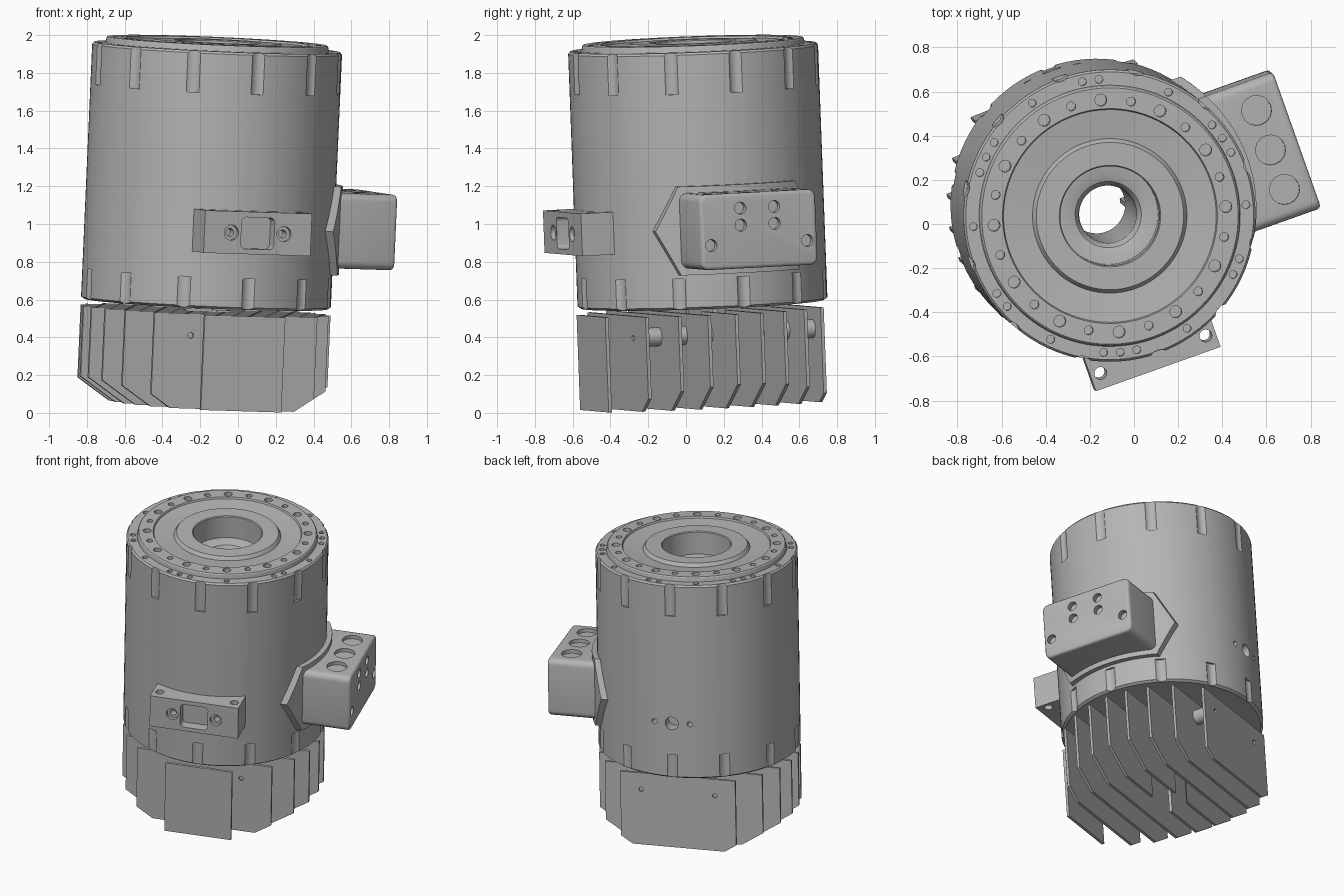
import bpy, bmesh, math
from mathutils import Matrix, Vector

if "Cube" in bpy.data.objects:
    bpy.data.objects.remove(bpy.data.objects["Cube"], do_unlink=True)

metal = bpy.data.materials.new("grey_metal")
metal.use_nodes = True
GREY = (0.46, 0.46, 0.46, 1)
metal.diffuse_color = GREY
metal.node_tree.nodes["Principled BSDF"].inputs["Base Color"].default_value = GREY

# Motor frame: slightly tilted axis, turned about 19.5 degrees
W = Vector((0.044, -0.037, 1)).normalized()
U = Vector((0.943, 0.334, 0))
U = (U - W * U.dot(W)).normalized()
V = W.cross(U)
FRAME = Matrix.Translation((-0.17, 0.0875, 0.577)) @ Matrix((U, V, W)).transposed().to_4x4()

R, TOP = 0.662, 1.362


def circle(cx, cy, r, n=24):
    return [(cx + r * math.cos(2 * math.pi * i / n), cy + r * math.sin(2 * math.pi * i / n)) for i in range(n)]


def round_rect(cx, cy, hw, hh, r, n=5):
    pts = []
    for k, (sx, sy) in enumerate(((1, 1), (-1, 1), (-1, -1), (1, -1))):
        for i in range(n + 1):
            a = math.pi / 2 * (k + i / n)
            pts.append((cx + sx * (hw - r) + r * math.cos(a), cy + sy * (hh - r) + r * math.sin(a)))
    return pts


def make(name, prisms):
    """Object from prisms given as (outline, axis, low, high)."""
    bm = bmesh.new()
    place = {"x": lambda a, b, t: (t, a, b), "y": lambda a, b, t: (a, t, b), "z": lambda a, b, t: (a, b, t)}
    for pts, axis, lo, hi in prisms:
        low, high = [[bm.verts.new(place[axis](a, b, t)) for a, b in pts] for t in (lo, hi)]
        bm.faces.new(low)
        bm.faces.new(high)
        for i in range(len(pts)):
            j = (i + 1) % len(pts)
            bm.faces.new((low[i], low[j], high[j], high[i]))
    return to_object(name, bm)


def lathe(name, profile, n=96):
    bm = bmesh.new()
    rings = [[bm.verts.new((x, y, z)) for x, y in circle(0, 0, r, n)] for r, z in profile]
    for k, ring in enumerate(rings):
        nxt = rings[(k + 1) % len(rings)]
        for i in range(n):
            j = (i + 1) % n
            bm.faces.new((ring[i], ring[j], nxt[j], nxt[i]))
    return to_object(name, bm)


def to_object(name, bm):
    bmesh.ops.recalc_face_normals(bm, faces=bm.faces)
    mesh = bpy.data.meshes.new(name)
    bm.to_mesh(mesh)
    bm.free()
    ob = bpy.data.objects.new(name, mesh)
    bpy.context.collection.objects.link(ob)
    return ob


def activate(ob):
    bpy.ops.object.select_all(action="DESELECT")
    ob.select_set(True)
    bpy.context.view_layer.objects.active = ob


def cut(ob, prisms, operation="DIFFERENCE"):
    cutter = make("cutter", prisms)
    mod = ob.modifiers.new("cut", "BOOLEAN")
    mod.operation, mod.solver, mod.object = operation, "EXACT", cutter
    activate(ob)
    bpy.ops.object.modifier_apply(modifier=mod.name)
    bpy.data.objects.remove(cutter, do_unlink=True)


def finish(ob):
    ob.data.materials.clear()
    ob.data.materials.append(metal)
    activate(ob)
    bpy.ops.object.shade_smooth_by_angle(angle=math.radians(30))
    ob.matrix_world = FRAME


def polar(r, deg):
    return r * math.cos(math.radians(deg)), r * math.sin(math.radians(deg))


# Housing: turned body with stepped face, centre boss and through bore
housing = lathe("housing", [
    (0.13, 0), (0.645, 0), (R, 0.012), (R, TOP - 0.012), (0.652, TOP), (0.592, TOP),
    (0.587, TOP + 0.026), (0.581, TOP + 0.032), (0.487, TOP + 0.032), (0.482, TOP + 0.02),
    (0.35, TOP + 0.006), (0.342, TOP + 0.02), (0.334, TOP + 0.03), (0.23, TOP + 0.03),
    (0.225, TOP + 0.024), (0.225, TOP - 0.13), (0.18, TOP - 0.135), (0.15, TOP - 0.145),
    (0.135, TOP - 0.165), (0.13, TOP - 0.19)])
cuts = []
# Shallow grooves around both rims
for k in range(12):
    c = polar(R + 0.035, 30 * k)
    cuts += [(circle(*c, 0.05), "z", TOP - 0.22, TOP + 0.1), (circle(*c, 0.05), "z", -0.1, 0.165)]
# Bolt circle on the raised ring
for k in range(24):
    cuts.append((circle(*polar(0.527, 15 * k), 0.02 if k % 2 == 0 else 0.027, 16), "z", TOP - 0.03, TOP + 0.1))
# Small holes on the outer rim: six singles, three triplets, three pairs
angles = [-15 + 60 * k for k in range(6)]
for k in range(3):
    angles += [15 + 120 * k + d for d in (-7, 0, 7, 60, 67)]
cuts += [(circle(*polar(0.62, a), 0.018, 12), "z", TOP - 0.04, TOP + 0.1) for a in angles]
# Port and two screw holes at the back
cuts += [(circle(u, 0.385, r, 20), "y", 0.58, 0.75) for u, r in ((0, 0.045), (-0.12, 0.018), (0.12, 0.018))]
cut(housing, cuts)
finish(housing)

# Saddle flange under the terminal box
flange = make("terminal_flange", [([(-0.44, 0.42), (-0.33, 0.185), (0.33, 0.185), (0.44, 0.42),
                                    (0.33, 0.655), (-0.33, 0.655)], "x", 0.3, 0.8)])
cut(flange, [(circle(0, 0, R + 0.035, 96), "z", 0, 1)], "INTERSECT")
finish(flange)

# Terminal box with softened outer edge, cable ports on top and screw holes in its face
box = make("terminal_box", [(round_rect(0, 0.42, 0.327, 0.2, 0.04), "x", 0.55, 0.937)])
bm = bmesh.new()
bm.from_mesh(box.data)
rim = [e for e in bm.edges if all(v.co.x > 0.93 for v in e.verts)]
bmesh.ops.bevel(bm, geom=rim, offset=0.018, segments=3, affect="EDGES", profile=0.5)
bm.to_mesh(box.data)
bm.free()
cuts = [(circle(0.808, v, 0.068, 16), "z", 0.595, 0.7) for v in (-0.19, 0, 0.19)]
cuts += [(circle(v, h, 0.032, 20), "x", 0.9, 1.0) for v, h in
         ((-0.1, 0.54), (0.09, 0.54), (-0.1, 0.45), (0.09, 0.45), (-0.27, 0.35), (0.27, 0.35))]
cut(box, cuts)
finish(box)

# Connector block at the front
block = make("connector_block", [([(-0.3, -0.77), (0.3, -0.77), (0.3, -0.57), (-0.3, -0.57)], "z", 0.3, 0.525)])
cut(block, [(round_rect(0, 0.412, 0.093, 0.084, 0.025), "y", -0.9, -0.7)]
    + [(circle(s * 0.148, 0.412, 0.04), "y", -0.9, -0.745) for s in (-1, 1)]
    + [(circle(s * 0.253, -0.7, 0.028), "z", 0.2, 0.7) for s in (-1, 1)])
cut(block, [(circle(s * 0.148, 0.412, 0.021, 16), "y", -0.9, -0.69) for s in (-1, 1)])
finish(block)

# Parallel cooling fins, each a chord of the housing circle with chamfered lower corners
FIN_TOP, FIN_LOW = -0.034, -0.538
fins = []
for k in range(9):
    v = -0.62 + 0.144 * k
    w = math.sqrt(0.66 ** 2 - v ** 2)
    run = 0.47 * max(0, w - 0.228) + 0.002
    low = FIN_LOW + 0.65 * run
    outline = [(-w, FIN_TOP), (-w, low), (-w + run, FIN_LOW), (w - run, FIN_LOW), (w, low), (w, FIN_TOP)]
    fins.append((outline, "y", v - 0.009, v + 0.009))
cooling = make("cooling_fins", fins)
cut(cooling, [(circle(0, 0, 0.13, 32), "z", -0.7, 0.1)]
    + [(circle(s * 0.25, -0.15, 0.016, 12), "y", a, b) for s in (-1, 1) for a, b in ((-0.55, -0.42), (0.47, 0.6))])
finish(cooling)

# Round spacers joining the fins
for s, side in ((1, "left"), (-1, "right")):
    finish(make("fin_spacer_" + side, [(circle(s * 0.25, -0.15, 0.05), "y", -0.473, 0.527)]))
